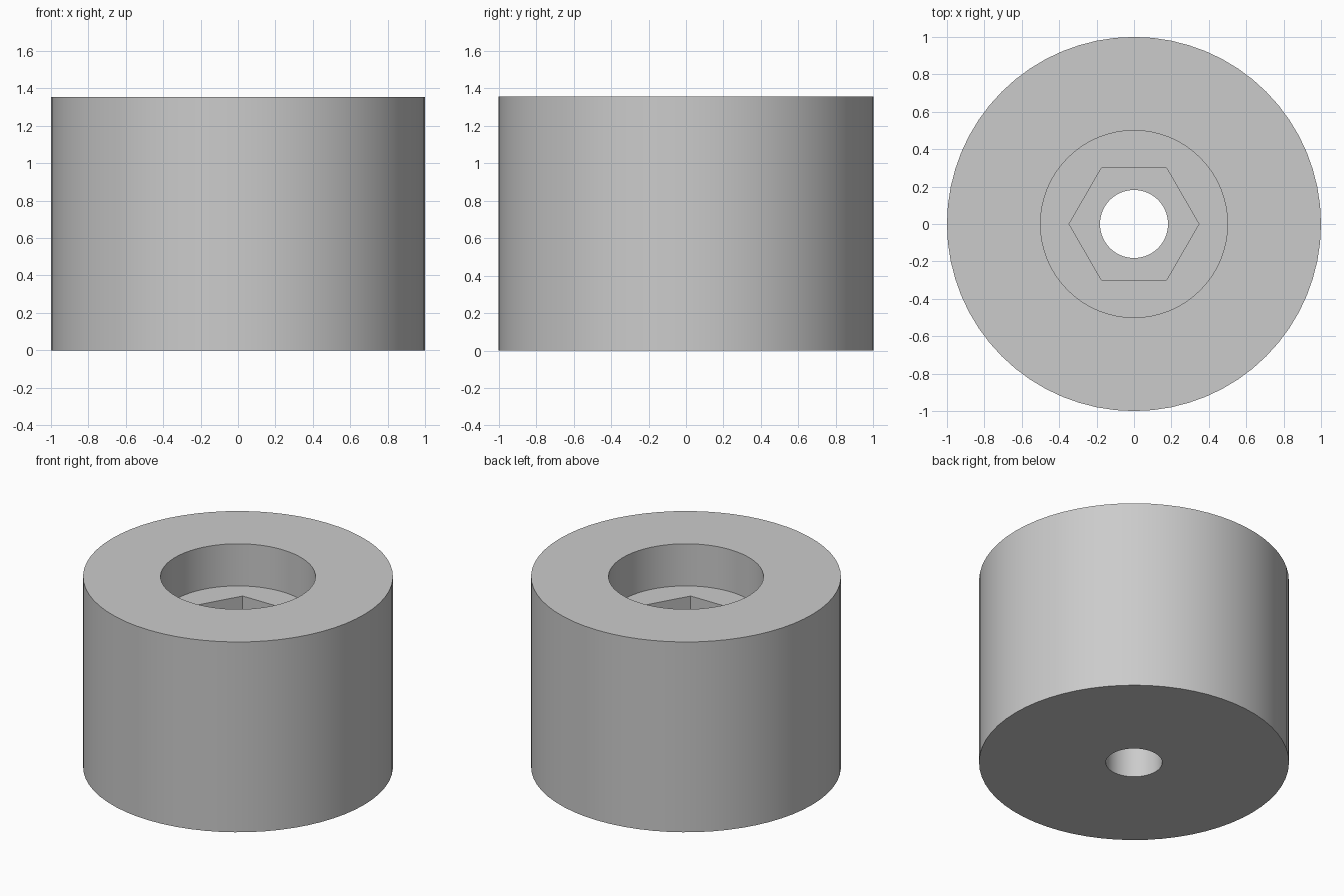
import bpy, bmesh
from math import cos, sin, tau, radians

cube = bpy.data.objects.get("Cube")
if cube:
    bpy.data.objects.remove(cube, do_unlink=True)

HEIGHT = 1.355
BORE_FLOOR = 1.055
HEX_FLOOR = 0.755
SIDES = 64

grey = bpy.data.materials.new("light_grey")
grey.use_nodes = True
colour = (0.6, 0.6, 0.6, 1)
grey.diffuse_color = colour
grey.node_tree.nodes["Principled BSDF"].inputs["Base Color"].default_value = colour

bm = bmesh.new()


def ring(radius, z, sides=SIDES):
    """Closed loop of edges, as a list of vertices."""
    verts = [bm.verts.new((radius * cos(tau * i / sides), radius * sin(tau * i / sides), z))
             for i in range(sides)]
    for a, b in zip(verts, verts[1:] + verts[:1]):
        bm.edges.new((a, b))
    return verts


def wall(radius, z_low, z_high, sides=SIDES):
    """Upright tube; returns its lower and upper loops."""
    low, high = ring(radius, z_low, sides), ring(radius, z_high, sides)
    for i in range(sides):
        j = (i + 1) % sides
        bm.faces.new((low[i], low[j], high[j], high[i]))
    return low, high


def flat_ring(outer, inner):
    """Flat face between two loops at the same height."""
    edges = []
    for loop in (outer, inner):
        for a, b in zip(loop, loop[1:] + loop[:1]):
            edges.append(bm.edges.get((a, b)))
    bmesh.ops.triangle_fill(bm, edges=edges, use_beauty=True, use_dissolve=False)


# Upright walls: outside, round recess, hexagonal pocket, through hole
outer_low, outer_high = wall(1.0, 0, HEIGHT)
bore_low, bore_high = wall(0.5, BORE_FLOOR, HEIGHT)
hex_low, hex_high = wall(0.347, HEX_FLOOR, BORE_FLOOR, 6)
hole_low, hole_high = wall(0.182, 0, HEX_FLOOR)

# Flat faces: base, top rim, recess floor, pocket floor
flat_ring(outer_low, hole_low)
flat_ring(outer_high, bore_high)
flat_ring(bore_low, hex_high)
flat_ring(hex_low, hole_high)

bmesh.ops.recalc_face_normals(bm, faces=bm.faces[:])
mesh = bpy.data.meshes.new("round_spacer")
bm.to_mesh(mesh)
bm.free()
mesh.materials.append(grey)

spacer = bpy.data.objects.new("round_spacer", mesh)
bpy.context.collection.objects.link(spacer)
bpy.ops.object.select_all(action="DESELECT")
spacer.select_set(True)
bpy.context.view_layer.objects.active = spacer
bpy.ops.object.shade_smooth_by_angle(angle=radians(30))
